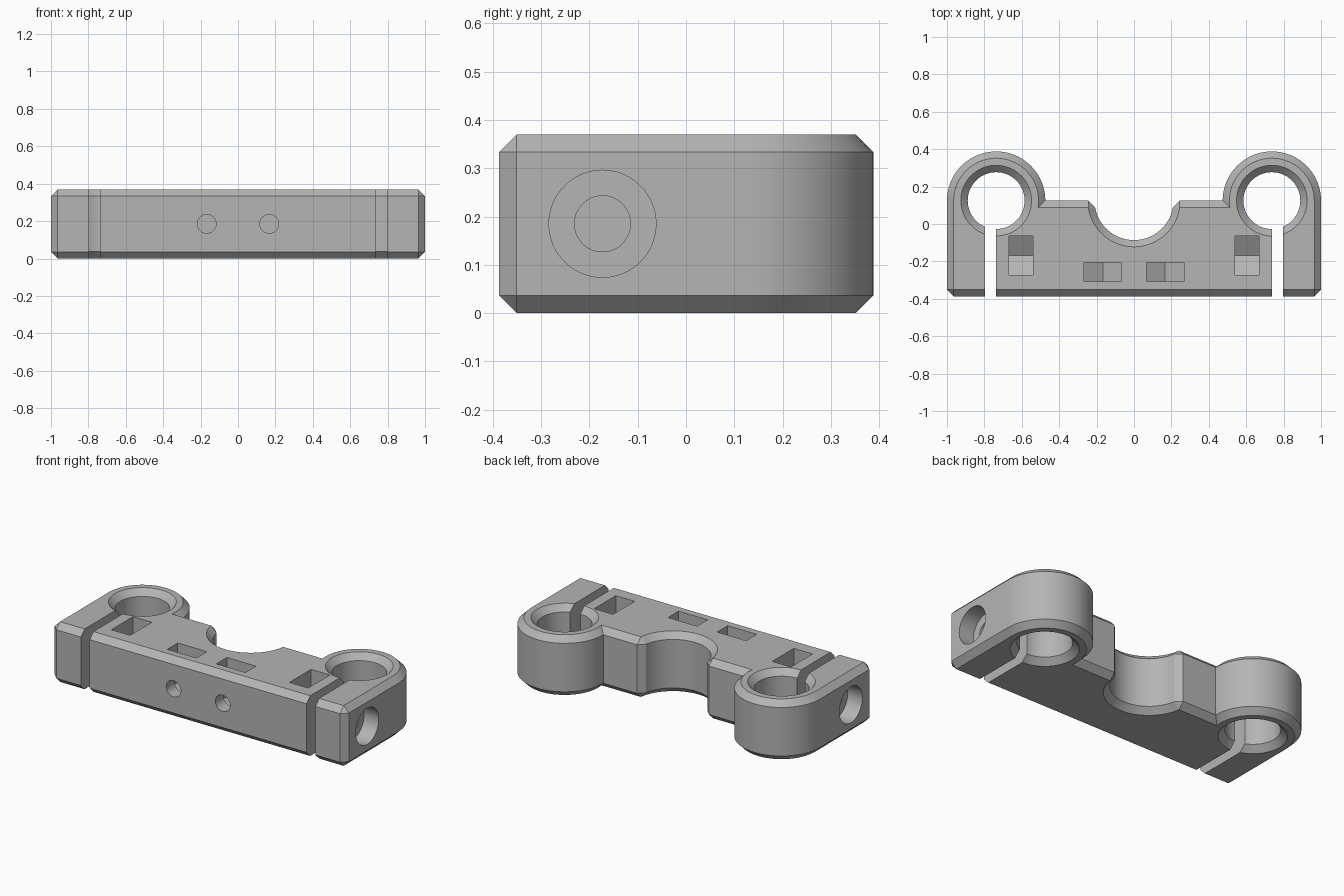
import bpy
import bmesh
from math import sin, cos, pi, asin
from mathutils import Matrix, Vector

cube = bpy.data.objects.get("Cube")
if cube:
    bpy.data.objects.remove(cube)

HEIGHT, CHAMFER = 0.37, 0.036
ROD_X, ROD_Y = 0.737, 0.125      # clamp bore centre
SCREW_Z = HEIGHT / 2

grey = bpy.data.materials.new("plain_grey")
grey.use_nodes = True
colour = (0.46, 0.46, 0.46, 1)
grey.diffuse_color = colour
grey.node_tree.nodes["Principled BSDF"].inputs["Base Color"].default_value = colour


def make(name, bm):
    bmesh.ops.remove_doubles(bm, verts=bm.verts, dist=1e-5)
    bmesh.ops.recalc_face_normals(bm, faces=bm.faces)
    mesh = bpy.data.meshes.new(name)
    bm.to_mesh(mesh)
    bm.free()
    mesh.materials.append(grey)
    obj = bpy.data.objects.new(name, mesh)
    bpy.context.collection.objects.link(obj)
    return obj


def loft(name, loops):
    """Skin a list of equally long closed loops and cap both ends."""
    bm = bmesh.new()
    rings = [[bm.verts.new(p) for p in loop] for loop in loops]
    n = len(rings[0])
    for a, b in zip(rings, rings[1:]):
        for i in range(n):
            j = (i + 1) % n
            bm.faces.new((a[i], a[j], b[j], b[i]))
    bm.faces.new(rings[0][::-1])
    bm.faces.new(rings[-1])
    return make(name, bm)


def lathe(name, centre, axis, stations, n=64):
    """Round solid along an axis from (distance, radius) stations."""
    turn = Vector((0, 0, 1)).rotation_difference(Vector(axis)).to_matrix()
    angles = [2 * pi * i / n for i in range(n)]
    return loft(name, [[Vector(centre) + turn @ Vector((r * cos(a), r * sin(a), d))
                        for a in angles] for d, r in stations])


def box(name, low, high):
    bm = bmesh.new()
    low, high = Vector(low), Vector(high)
    bmesh.ops.create_cube(bm, size=1, matrix=Matrix.Translation((low + high) / 2)
                          @ Matrix.Diagonal((*(high - low), 1)))
    return make(name, bm)


def arc(cx, cy, r, start, end, n):
    return [(cx + r * cos(start + (end - start) * i / n),
             cy + r * sin(start + (end - start) * i / n)) for i in range(n + 1)]


def outline(inset):
    """Plan outline; straight corners are clipped when not inset."""
    c = CHAMFER - inset
    back = ROD_Y - inset
    ring, saddle = 0.263 - inset, 0.211 + inset
    notch_y = ROD_Y - CHAMFER
    dip = asin((ROD_Y - notch_y) / saddle)
    half = [(1 - CHAMFER, -0.387 + inset), (1 - inset, -0.387 + CHAMFER)]
    half += arc(ROD_X, ROD_Y, ring, 0, pi + asin(inset / ring), 40)
    half += [(saddle * cos(dip) + c, back)]
    half += arc(0, ROD_Y, saddle, -dip, -pi / 2, 28)
    return half + [(-x, y) for x, y in half[-2::-1]]


body = loft("clamp_body", [[(x, y, z) for x, y in outline(inset)] for z, inset in (
    (0, CHAMFER), (CHAMFER, 0), (HEIGHT - CHAMFER, 0), (HEIGHT, CHAMFER))])


def nut_pocket(name, centre, half_width, half_depth, along_x):
    """Top-opening nut slot with a pointed floor."""
    tip = half_width / cos(pi / 6)
    profile = [(0, SCREW_Z - tip), (half_width, SCREW_Z - tip / 2),
               (half_width, 0.5), (-half_width, 0.5), (-half_width, SCREW_Z - tip / 2)]
    cx, cy = centre
    return loft(name, [[(cx + d, cy + w, z) if along_x else (cx + w, cy + d, z)
                        for w, z in profile] for d in (-half_depth, half_depth)])


cutters = []
for s, side in ((1, "left"), (-1, "right")):
    # Rod bore, countersunk at both ends
    cutters.append(lathe(side + "_bore_cutter", (s * ROD_X, ROD_Y, 0), (0, 0, 1), [
        (-0.02, 0.209), (0.037, 0.152), (HEIGHT - 0.037, 0.152), (HEIGHT + 0.02, 0.209)]))
    # Clamping slit
    xs = sorted((s * ROD_X, s * 0.797))
    cutters.append(box(side + "_slit_cutter", (xs[0], -0.5, -0.1), (xs[1], 0.03, 0.5)))
    # Clamp screw with counterbore, and its nut pocket
    cutters.append(lathe(side + "_clamp_screw_cutter", (0, -0.173, SCREW_Z), (s, 0, 0), [
        (0.5, 0.058), (0.9, 0.058), (0.9, 0.111), (1.1, 0.111)], 48))
    cutters.append(nut_pocket(side + "_clamp_nut_cutter", (s * 0.605, -0.169), 0.105, 0.064, True))
    # Front mounting screw and its nut pocket
    cutters.append(lathe(side + "_mount_screw_cutter", (s * 0.167, 0, SCREW_Z), (0, 1, 0), [
        (-0.5, 0.05), (-0.18, 0.05)], 48))
    cutters.append(nut_pocket(side + "_mount_nut_cutter", (s * 0.167, -0.256), 0.099, 0.051, False))

for cutter in cutters:
    mod = body.modifiers.new("cut", 'BOOLEAN')
    mod.operation = 'DIFFERENCE'
    mod.solver = 'EXACT'
    mod.object = cutter

# Bake the cuts, then drop the cutters
graph = bpy.context.evaluated_depsgraph_get()
baked = bpy.data.meshes.new_from_object(body.evaluated_get(graph))
body.modifiers.clear()
body.data = baked
for cutter in cutters:
    bpy.data.objects.remove(cutter)
baked.materials.clear()
baked.materials.append(grey)
baked.polygons.foreach_set("material_index", [0] * len(baked.polygons))

bpy.ops.object.select_all(action='DESELECT')
body.select_set(True)
bpy.context.view_layer.objects.active = body
bpy.ops.object.shade_smooth_by_angle(angle=pi / 6)
